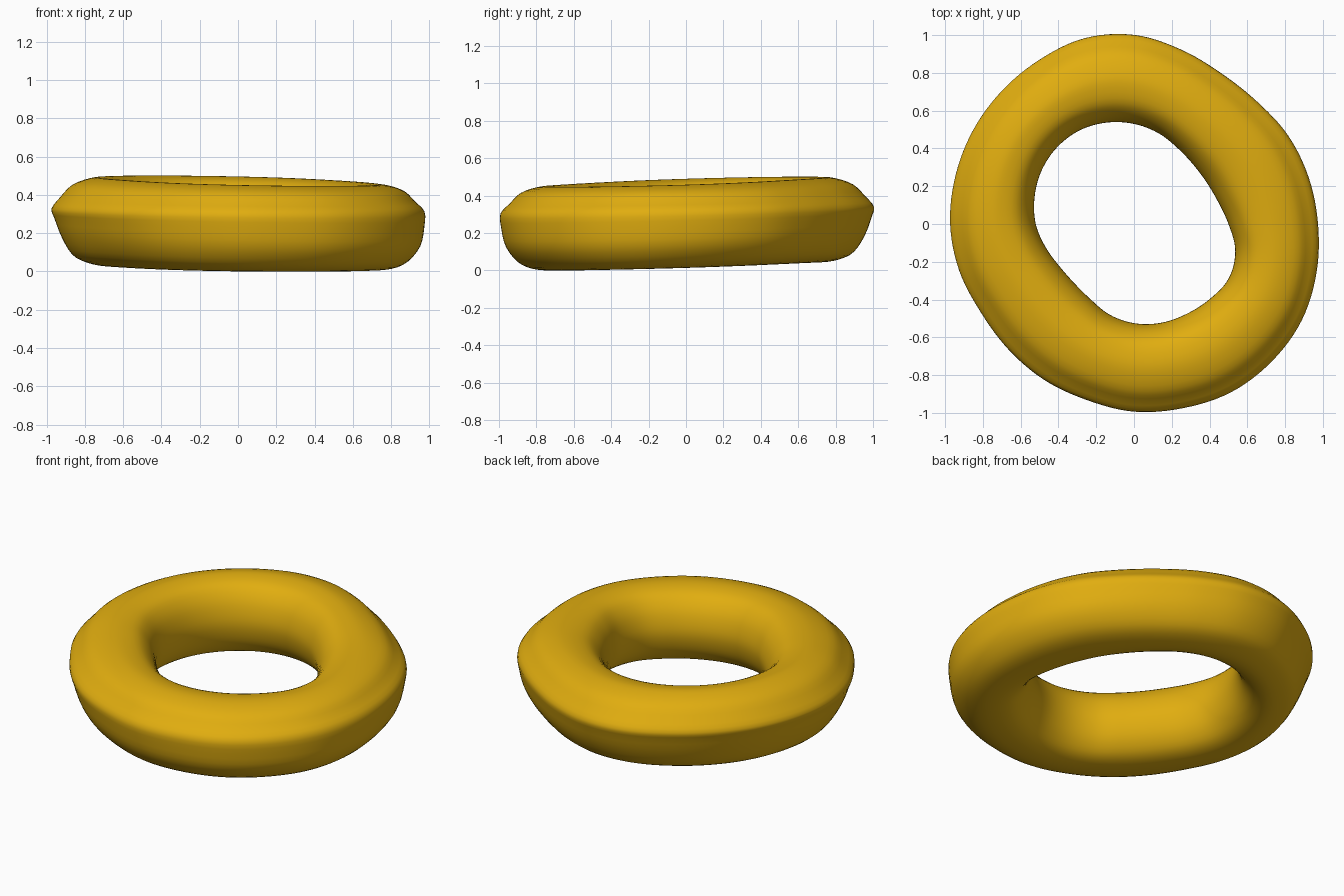
import bpy, bmesh, math

if "Cube" in bpy.data.objects:
    bpy.data.objects.remove(bpy.data.objects["Cube"])

# Outer and inner radius of the ring, every 15 degrees from +x
OUTER = [.97, .953, .937, .916, .92, .955, 1.0, 1.017, 1.003, .993, .986, .979,
         .973, .957, .935, .938, .95, .962, .99, 1.005, 1.024, 1.026, 1.02, .996]
INNER = [.50, .46, .443, .444, .463, .498, .53, .556, .573, .575, .565, .545,
         .52, .483, .453, .445, .46, .497, .525, .542, .551, .564, .578, .555]

# Cross-sections (0 = inner / bottom, 1 = outer / top): pinched side and full side
INSIDE_TOP = [(0, .5), (.03, .68), (.10, .83), (.22, .95), (.40, 1.0)]
INSIDE_LOW = [(.40, 0), (.22, .05), (.10, .17), (.03, .32)]
PINCHED = INSIDE_TOP + [(.55, .995), (.76, .92), (.90, .78), (1, .65), (.965, .54),
                        (.88, .33), (.76, .13), (.60, .04)] + INSIDE_LOW
FULL = INSIDE_TOP + [(.58, .99), (.77, .92), (.89, .80), (1, .68), (1, .5),
                     (.955, .27), (.81, .09), (.63, .01)] + INSIDE_LOW


def smooth(values, t):
    """Closed smooth curve through the values, t in steps."""
    n, i = len(values), int(math.floor(t))
    f = t - i
    a, b, c, d = (values[(i + k) % n] for k in (-1, 0, 1, 2))
    return b + .5 * f * (c - a + f * (2 * a - 5 * b + 4 * c - d + f * (3 * (b - c) + d - a)))


RINGS, SUB = 144, 3
SIDES = len(FULL) * SUB
bm = bmesh.new()
loops = []
for r in range(RINGS):
    ang = 2 * math.pi * r / RINGS
    step = len(OUTER) * r / RINGS
    r_out, r_in = smooth(OUTER, step), smooth(INNER, step)
    bottom = .0225 * (1 + math.sin(ang - math.radians(20)))
    top = .472 + .027 * math.cos(ang - math.radians(125))
    k = .5 + .5 * math.cos(ang + math.radians(30))
    section = [[p[j] * (1 - k) + q[j] * k for p, q in zip(PINCHED, FULL)] for j in (0, 1)]
    loop = []
    for s in range(SIDES):
        u, v = smooth(section[0], s / SUB), smooth(section[1], s / SUB)
        rad = r_in + (r_out - r_in) * u
        z = max(0, bottom + (top - bottom) * v)
        loop.append(bm.verts.new((rad * math.cos(ang), rad * math.sin(ang), z)))
    loops.append(loop)
for r in range(RINGS):
    a, b = loops[r], loops[(r + 1) % RINGS]
    for s in range(SIDES):
        t = (s + 1) % SIDES
        bm.faces.new((a[s], a[t], b[t], b[s])).smooth = True
bmesh.ops.recalc_face_normals(bm, faces=bm.faces)

# Ring body
mesh = bpy.data.meshes.new("ring")
bm.to_mesh(mesh)
bm.free()
gold = bpy.data.materials.new("golden yellow")
gold.diffuse_color = (.75, .42, .005, 1)
gold.use_nodes = True
gold.node_tree.nodes["Principled BSDF"].inputs["Base Color"].default_value = gold.diffuse_color
mesh.materials.append(gold)
ring = bpy.data.objects.new("ring", mesh)
bpy.context.collection.objects.link(ring)
